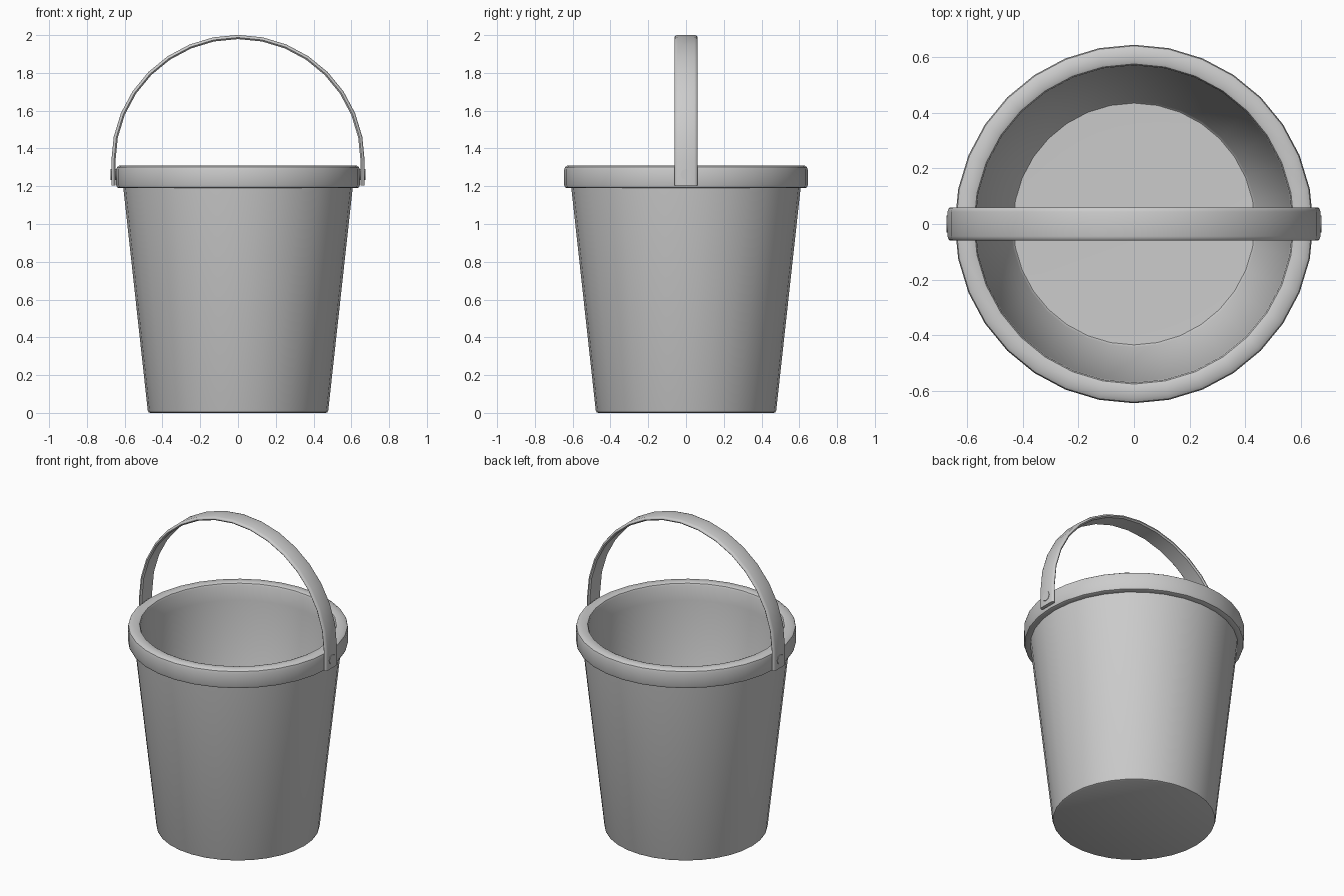
import bpy, bmesh, math

if "Cube" in bpy.data.objects:
    bpy.data.objects.remove(bpy.data.objects["Cube"])


def finish(name, bm, angle=40):
    bmesh.ops.recalc_face_normals(bm, faces=bm.faces)
    mesh = bpy.data.meshes.new(name)
    bm.to_mesh(mesh)
    bm.free()
    ob = bpy.data.objects.new(name, mesh)
    bpy.context.collection.objects.link(ob)
    bpy.ops.object.select_all(action='DESELECT')
    ob.select_set(True)
    bpy.context.view_layer.objects.active = ob
    bpy.ops.object.shade_smooth_by_angle(angle=math.radians(angle))
    return ob


def lathe(name, profile, n=32):
    """Revolve (radius, z) points about z; end rings are capped."""
    bm = bmesh.new()
    rings = [[bm.verts.new((r * math.cos(2 * math.pi * i / n),
                            r * math.sin(2 * math.pi * i / n), z)) for i in range(n)]
             for r, z in profile]
    for a, b in zip(rings, rings[1:]):
        for i in range(n):
            j = (i + 1) % n
            bm.faces.new((a[i], a[j], b[j], b[i]))
    bm.faces.new(rings[0])
    bm.faces.new(rings[-1])
    return finish(name, bm)


# Bucket: outer wall, rolled rim, inner wall and floor in one profile
lathe("bucket_body", [
    (0.465, 0.0), (0.474, 0.004), (0.478, 0.014), (0.607, 1.19),
    (0.63, 1.19), (0.64, 1.194), (0.645, 1.206),
    (0.645, 1.286), (0.641, 1.301), (0.627, 1.31),
    (0.588, 1.31), (0.576, 1.305), (0.571, 1.294),
    (0.567, 1.2), (0.443, 0.05), (0.435, 0.042), (0.34, 0.04)])

# Handle: bevelled strap swept along straight ends and a half circle
R, ZC, T, W, B = 0.66, 1.33, 0.011, 0.06, 0.008
steps = 16
path = [(R, 1.205, 1, 0), (R, 1.21, 1, 0)]
for i in range(steps + 1):
    a = math.pi * i / steps
    path.append((R * math.cos(a), ZC + R * math.sin(a), math.cos(a), math.sin(a)))
path += [(-R, 1.21, -1, 0), (-R, 1.205, -1, 0)]
section = [(T, -W + 0.016), (T, W - 0.016), (T - 0.004, W - 0.004), (T - 0.01, W),
           (-T + B, W), (-T, W - B), (-T, -W + B), (-T + B, -W),
           (T - 0.01, -W), (T - 0.004, -W + 0.004)]
bm = bmesh.new()
rows = [[bm.verts.new((x + d * nx, y, z + d * nz)) for d, y in section]
        for x, z, nx, nz in path]
for a, b in zip(rows, rows[1:]):
    for i in range(len(section)):
        j = (i + 1) % len(section)
        bm.faces.new((a[i], a[j], b[j], b[i]))
bm.faces.new(rows[0])
bm.faces.new(rows[-1])
finish("handle", bm)

# Rivets joining the handle to the rim
for side, name in ((1, "rivet_right"), (-1, "rivet_left")):
    bpy.ops.mesh.primitive_cylinder_add(
        vertices=8, radius=0.03, depth=0.054,
        location=(side * 0.647, 0, 1.262), rotation=(0, math.pi / 2, 0))
    ob = bpy.context.object
    ob.name = name
    bpy.ops.object.shade_smooth_by_angle(angle=math.radians(50))
